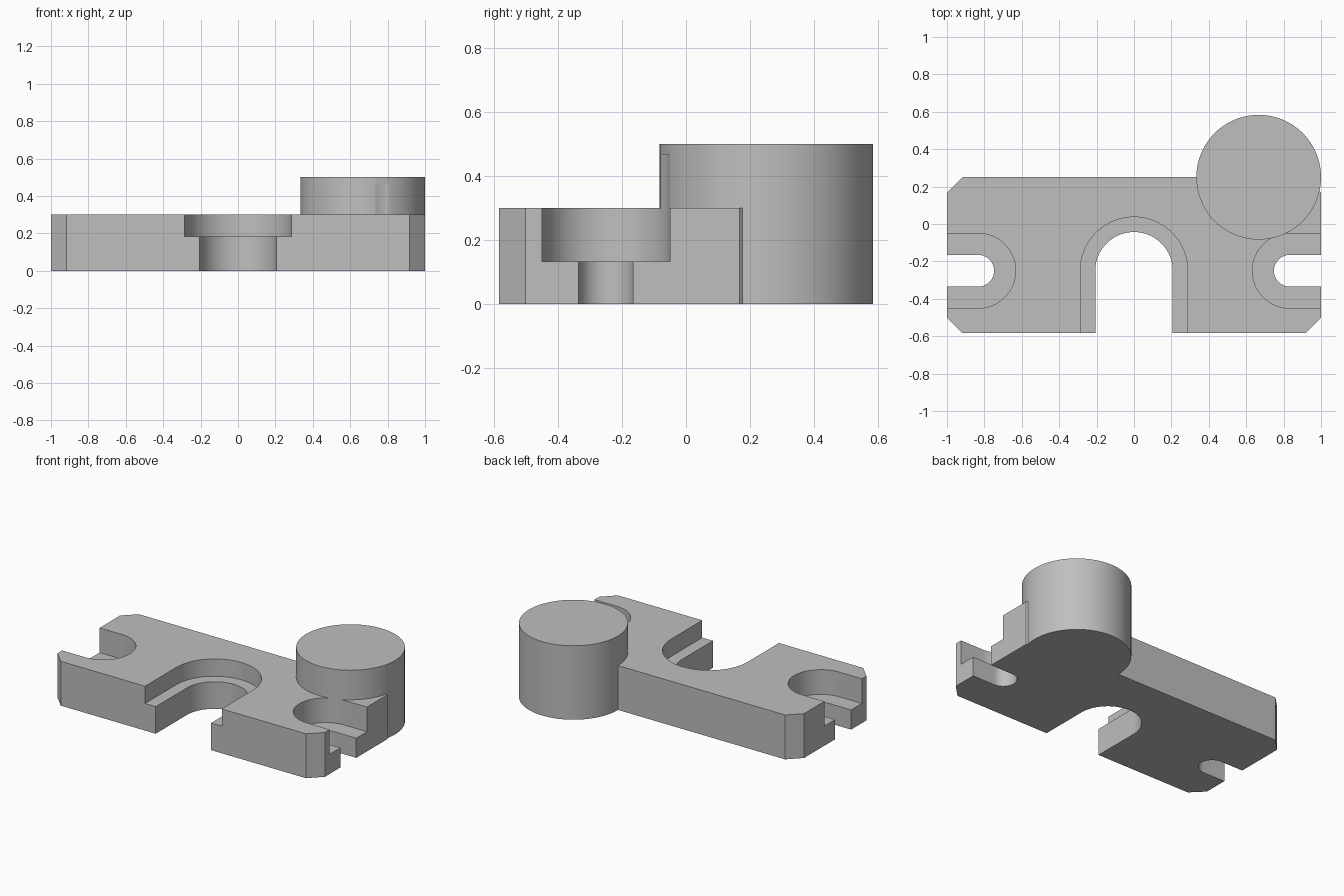
import bpy, bmesh
from math import sin, cos, pi, radians

if "Cube" in bpy.data.objects:
    bpy.data.objects.remove(bpy.data.objects["Cube"])

# Single plain metal colour
GREY = (0.52, 0.52, 0.52, 1)
metal = bpy.data.materials.new("plain grey metal")
metal.use_nodes = True
metal.diffuse_color = GREY
metal.node_tree.nodes["Principled BSDF"].inputs["Base Color"].default_value = GREY


def prism(name, outline, bottom, top):
    """Extrude a closed counter-clockwise outline between two heights."""
    bm = bmesh.new()
    base = bm.faces.new([bm.verts.new((x, y, bottom)) for x, y in outline])
    grown = bmesh.ops.extrude_face_region(bm, geom=[base])["geom"]
    bmesh.ops.translate(bm, vec=(0, 0, top - bottom),
                        verts=[v for v in grown if isinstance(v, bmesh.types.BMVert)])
    bmesh.ops.recalc_face_normals(bm, faces=bm.faces)
    mesh = bpy.data.meshes.new(name)
    bm.to_mesh(mesh)
    bm.free()
    mesh.materials.append(metal)
    obj = bpy.data.objects.new(name, mesh)
    bpy.context.collection.objects.link(obj)
    return obj


def slot(name, centre, radius, angle, bottom, top, length=0.6, steps=40):
    """Round-ended slot that opens outward in the direction of the angle."""
    cx, cy = centre
    arc = [angle + pi / 2 + pi * i / steps for i in range(steps + 1)]
    points = [(cx + radius * cos(a), cy + radius * sin(a)) for a in arc]
    dx, dy = length * cos(angle), length * sin(angle)
    points += [(points[-1][0] + dx, points[-1][1] + dy),
               (points[0][0] + dx, points[0][1] + dy)]
    return prism(name, points, bottom, top)


def combine(target, tool, operation):
    """Apply one boolean and discard the tool."""
    tool.hide_render = True
    mod = target.modifiers.new(operation.title(), "BOOLEAN")
    mod.operation, mod.object, mod.solver = operation, tool, "EXACT"
    bpy.context.view_layer.objects.active = target
    bpy.ops.object.modifier_apply(modifier=mod.name)
    bpy.data.objects.remove(tool)


# Plate with chamfered corners
front, back, c = -0.583, 0.25, 0.083
right_half = [(1 - c, front), (1, front + c), (1, back - c), (1 - c, back)]
outline = right_half + [(-x, y) for x, y in reversed(right_half)]
body = prism("mounting_plate_with_boss", outline, 0, 0.3)

# Round boss on the back left corner
boss_radius = 1 / 3
circle = [2 * pi * i / 96 for i in range(96)]
boss = prism("boss", [(2 / 3 + boss_radius * cos(a), back + boss_radius * sin(a))
                      for a in circle], 0, 0.5)
combine(body, boss, "UNION")

# Front notch and its shallow step
middle = (0, -0.25)
combine(body, slot("notch", middle, 0.207, -pi / 2, -0.1, 0.45), "DIFFERENCE")
combine(body, slot("notch_step", middle, 0.287, -pi / 2, 0.183, 0.45), "DIFFERENCE")

# Bolt slots with counterbores at both ends; the left one undercuts the boss
for side, angle in ((1, 0), (-1, pi)):
    centre = (side * 0.833, -0.25)
    combine(body, slot("bolt_slot", centre, 0.085, angle, -0.1, 0.2), "DIFFERENCE")
    combine(body, slot("counterbore", centre, 0.2, angle, 0.133, 0.467), "DIFFERENCE")

# Smooth curved walls, crisp edges
bpy.ops.object.select_all(action="DESELECT")
body.select_set(True)
bpy.context.view_layer.objects.active = body
bpy.ops.object.shade_smooth_by_angle(angle=radians(25))
